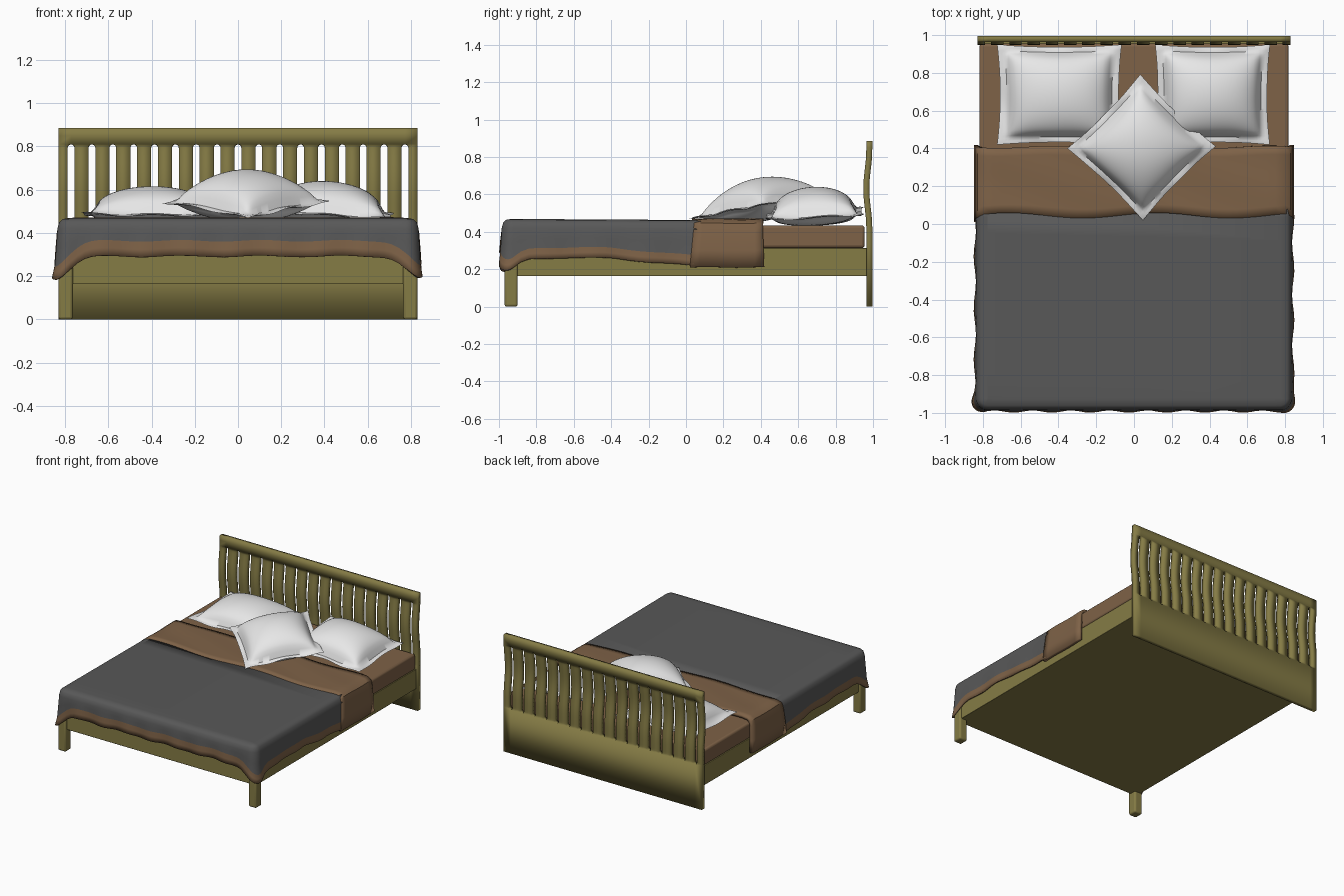
import bpy, bmesh
from math import sin, cos, pi, exp, sqrt, hypot, radians
from mathutils import Matrix, Vector

old = bpy.data.objects.get("Cube")
if old:
    bpy.data.objects.remove(old, do_unlink=True)


def material(name, rgb):
    m = bpy.data.materials.new(name)
    m.use_nodes = True
    m.diffuse_color = (*rgb, 1)
    bsdf = next(n for n in m.node_tree.nodes if n.type == 'BSDF_PRINCIPLED')
    bsdf.inputs["Base Color"].default_value = (*rgb, 1)
    return m


wood = material("olive wood", (0.235, 0.2, 0.06))
brown = material("brown fabric", (0.209, 0.122, 0.063))
grey = material("dark grey fabric", (0.098, 0.098, 0.098))
white = material("white cotton", (0.8, 0.8, 0.8))


def finish(bm, name, mats, thickness=0, offset=-1, bevel=0, angle=40):
    """Turn a bmesh into a smooth shaded object."""
    bmesh.ops.recalc_face_normals(bm, faces=bm.faces)
    mesh = bpy.data.meshes.new(name)
    bm.to_mesh(mesh)
    bm.free()
    ob = bpy.data.objects.new(name, mesh)
    bpy.context.collection.objects.link(ob)
    for m in mats:
        mesh.materials.append(m)
    if thickness:
        mod = ob.modifiers.new("Thickness", 'SOLIDIFY')
        mod.thickness, mod.offset = thickness, offset
    if bevel:
        mod = ob.modifiers.new("Bevel", 'BEVEL')
        mod.width, mod.segments = bevel, 3
    bpy.ops.object.select_all(action='DESELECT')
    ob.select_set(True)
    bpy.context.view_layer.objects.active = ob
    bpy.ops.object.shade_smooth_by_angle(angle=radians(angle))
    return ob


def box(name, low, high, mat, bevel):
    bm = bmesh.new()
    bmesh.ops.create_cube(bm, size=1)
    for v in bm.verts:
        v.co = [a + (b - a) * (c + 0.5) for a, b, c in zip(low, high, v.co)]
    finish(bm, name, [mat], bevel=bevel)


def skin(bm, rows, mat_of=lambda i: 0):
    """Quads between successive rows of points."""
    grid = [[bm.verts.new(p) for p in row] for row in rows]
    for i, (a, b) in enumerate(zip(grid, grid[1:])):
        for j in range(len(a) - 1):
            f = bm.faces.new((a[j], a[j + 1], b[j + 1], b[j]))
            f.material_index = mat_of(i)
    return grid


# Base, legs and mattress
box("bed_frame", (-0.815, -0.95, 0.163), (0.815, 0.968, 0.313), wood, 0.004)
for side, x in (("right", -0.797), ("left", 0.797)):
    box(side + "_front_leg", (x - 0.033, -0.97, 0), (x + 0.033, -0.9, 0.3), wood, 0.012)
box("mattress", (-0.818, -0.93, 0.313), (0.818, 0.955, 0.434), brown, 0.015)

# Headboard: strips whose edges open up into round-ended slots
HALF, PITCH, SLOT = 0.829, 0.0965, 0.0155
LOW, HIGH, TOP = 0.33, 0.81, 0.885


def slot_width(z):
    end = min(z - LOW, HIGH - z)
    if end <= 0:
        return 0
    return SLOT if end >= SLOT else sqrt(SLOT ** 2 - (SLOT - end) ** 2)


def bow(z):
    k = (z - 0.42) / 0.42
    return 0.98 - (0.016 * sin(pi * k) ** 2 if 0 < k < 1 else 0)


ends = [SLOT * (1 - cos(pi / 2 * i / 5)) for i in range(6)]
levels = [0] + [LOW + e for e in ends]
levels += [LOW + (HIGH - LOW) * i / 16 for i in range(1, 16)]
levels += [HIGH - e for e in reversed(ends)] + [0.85, TOP]
centres = [PITCH * k for k in range(-8, 9)]
edges = [-HALF] + centres + [HALF]
bm = bmesh.new()
for k, (a, b) in enumerate(zip(edges, edges[1:])):
    rows = []
    for z in levels:
        w = slot_width(z)
        left = a + (w if k > 0 else 0)
        right = b - (w if k < len(centres) else 0)
        rows.append([(left, bow(z), z), (right, bow(z), z)])
    skin(bm, rows)
bmesh.ops.remove_doubles(bm, verts=bm.verts, dist=0.0001)
finish(bm, "headboard", [wood], thickness=0.032, offset=0)

# Blanket: a skirt hung round three sides, with a brown hem band
W, F, R = 0.835, -0.985, 0.06
half = [(W, 0.08 + (F + R - 0.08) * i / 24, 1, 0) for i in range(24)]
for i in range(9):
    a = pi / 2 * i / 8
    half.append((W - R + R * cos(a), F + R - R * sin(a), cos(a), -sin(a)))
half += [((W - R) * (1 - i / 24), F, 0, -1) for i in range(1, 25)]
path = half + [(-x, y, -nx, ny) for x, y, nx, ny in reversed(half[:-1])]


def drape(point, inset, z, t):
    x, y, nx, ny = point
    near = exp(-(hypot(abs(x) - W, y - F) / 0.09) ** 2)
    side = 0.262 - 0.04 * max(0, (y + 0.4) / 0.45)
    hem = side * nx * nx + 0.292 * ny * ny - 0.09 * near
    hem += 0.004 * sin(x * 17 + y * 13)
    band = hem + 0.056 + 0.016 * ny * ny
    off = -inset
    if t:
        z = 0.42 + (band - 0.42) * min(t, 1)
        if t > 1:
            z = band + (hem - band) * (t - 1)
        off = t * (0.004 + 0.012 * near * abs(nx) + 0.003 * sin(x * 31 + y * 23))
    return (x + nx * off, y + ny * off, z - 0.006 * (y + 1))


profile = [(0.06, 0.469, 0), (0.025, 0.465, 0), (0.008, 0.45, 0), (0, 0.42, 0),
           (0, 0, 0.5), (0, 0, 1), (0, 0, 1.5), (0, 0, 2)]
bm = bmesh.new()
grid = skin(bm, [[drape(p, *row) for p in path] for row in profile],
            lambda i: 1 if i >= 5 else 0)
bm.faces.new(grid[0])
finish(bm, "blanket", [grey, brown], thickness=0.012, angle=50)

# Folded throw laid across the bed
edge = [(0.848, 0.21), (0.846, 0.3), (0.838, 0.4), (0.828, 0.445), (0.8, 0.465)]
cross = edge + [(0.8 * (1 - i / 16), 0.47) for i in range(1, 17)]
cross += [(-x, z) for x, z in reversed(cross[:-1])]
rows = []
for j in range(9):
    row = []
    for x, z in cross:
        hang = max(0, 0.46 - z)
        front = 0.045 + 0.014 * sin(8 * x + 0.6) - 0.1 * hang
        back = 0.408 + 0.006 * sin(11 * x) + 0.04 * hang
        if hang:
            front -= 0.012
        row.append((x, front + (back - front) * j / 8, z + 0.002 * sin(7 * x + j)))
    rows.append(row)
bm = bmesh.new()
skin(bm, rows)
bmesh.ops.recalc_face_normals(bm, faces=bm.faces)
finish(bm, "throw", [brown], thickness=0.024)


# Pillows: puffed body with a flat flange
def pillow(name, centre, size, up, down, turn, corner):
    n, body = 36, 0.85
    bm = bmesh.new()
    for height in (up, -down):
        rows = []
        for i in range(n + 1):
            row = []
            for j in range(n + 1):
                u, v = 2 * j / n - 1, 2 * i / n - 1
                puff = max(0, 1 - (u / body) ** 2) * max(0, 1 - (v / body) ** 2)
                z = height * puff ** 0.42
                rim = max(abs(u), abs(v))
                if rim < 1:
                    z += 0.004 if height > 0 else -0.004
                z += corner * (u * v) ** 2 + 0.006 * rim ** 6 * sin(7 * u + 5 * v)
                row.append((size[0] * u * (1 - 0.05 * (1 - v * v)),
                            size[1] * v * (1 - 0.05 * (1 - u * u)), z))
            rows.append(row)
        skin(bm, rows)
    bmesh.ops.remove_doubles(bm, verts=bm.verts, dist=0.0001)
    bm.transform(Matrix.Translation(Vector(centre)) @ turn)
    finish(bm, name, [white], angle=60)


def rot(degrees, axis):
    return Matrix.Rotation(radians(degrees), 4, axis)


pillow("right_pillow", (-0.395, 0.685, 0.487), (0.33, 0.265), 0.125, 0.05,
       rot(1, 'X'), 0.008)
pillow("left_pillow", (0.415, 0.685, 0.495), (0.305, 0.265), 0.14, 0.055,
       rot(4, 'Y') @ rot(3, 'X'), 0.008)
pillow("front_pillow", (0.04, 0.405, 0.545), (0.278, 0.278), 0.14, 0.085,
       rot(11, 'X') @ rot(46, 'Z'), -0.004)
